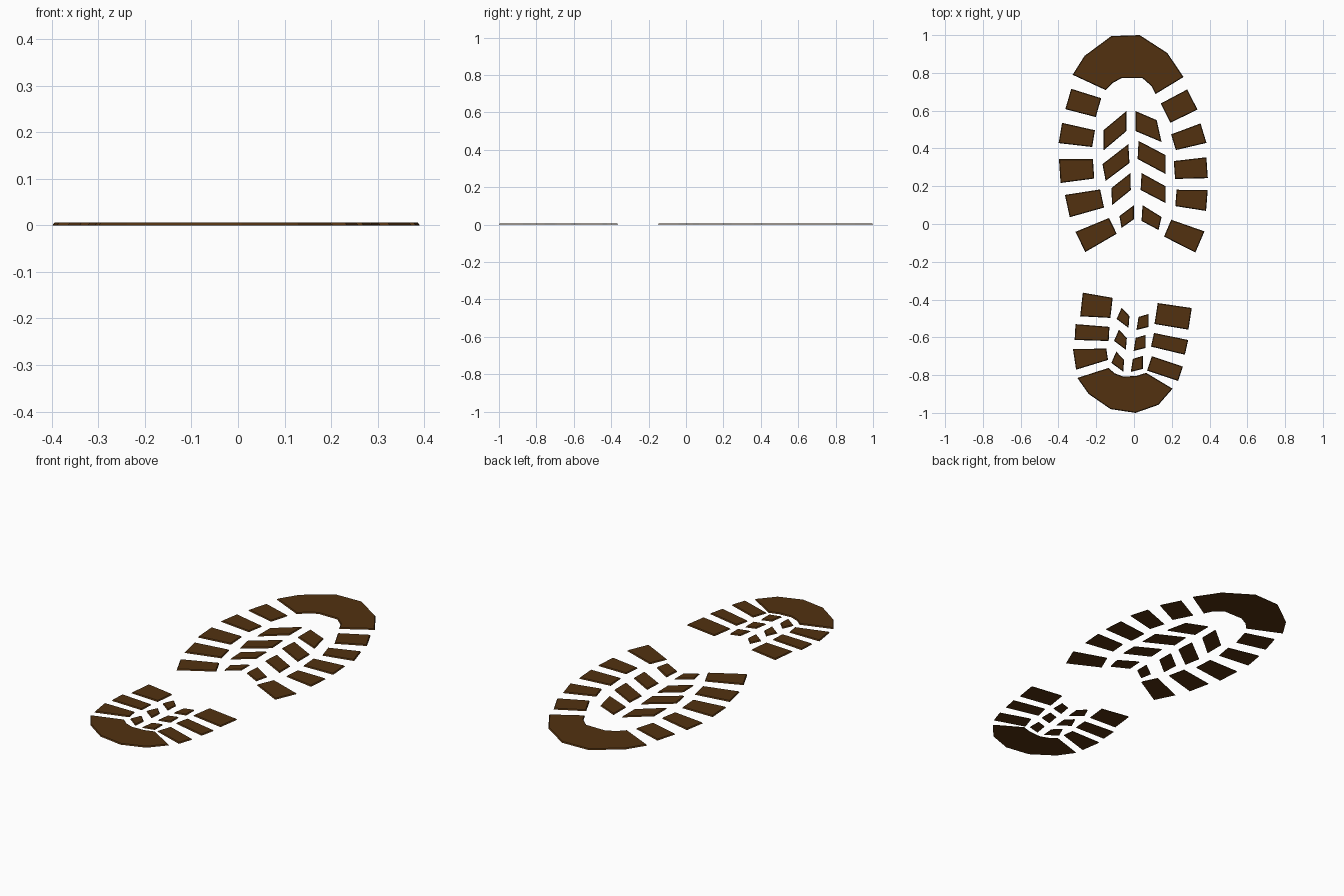
import bpy, bmesh
from mathutils import Vector

HEIGHT = 0.006   # thickness of the print
TAPER = 0.004    # how far the top is drawn in

mat = bpy.data.materials.new("mud_brown")
mat.diffuse_color = (0.085, 0.031, 0.005, 1)


def slab(name, outline):
    """Thin block from a flat outline, with slightly tapered sides."""
    bm = bmesh.new()
    top = bm.faces.new([bm.verts.new((x, y, 0)) for x, y in outline])
    top.normal_update()
    if top.normal.z < 0:
        top.normal_flip()
    bmesh.ops.inset_region(bm, faces=[top], use_boundary=True,
                           use_even_offset=True, thickness=TAPER)
    for v in top.verts:
        v.co.z = HEIGHT
    rim = [e for e in bm.edges if e.is_boundary]
    bmesh.ops.contextual_create(bm, geom=rim)
    bmesh.ops.recalc_face_normals(bm, faces=bm.faces[:])
    mesh = bpy.data.meshes.new(name)
    bm.to_mesh(mesh)
    bm.free()
    mesh.materials.append(mat)
    obj = bpy.data.objects.new(name, mesh)
    bpy.context.collection.objects.link(obj)
    return obj


def lug(name, x_in, y_in, x_out, y_out, w_in, w_out):
    """Edge block: a trapezoid between an inner and an outer midpoint."""
    a, b = Vector((x_in, y_in)), Vector((x_out, y_out))
    d = (b - a).normalized()
    n = Vector((-d.y, d.x)) / 2
    slab(name, [a + n * w_in, b + n * w_out, b - n * w_out, a - n * w_in])


# Toe and heel arcs
slab("toe_cap", [(-.325, .79), (-.262, .89), (-.12, .995), (.03, 1.0),
                 (.177, .905), (.262, .778), (.114, .688), (.093, .73),
                 (.045, .772), (-.066, .772), (-.114, .746), (-.15, .709)])
slab("heel_cap", [(-.3, -.815), (-.24, -.9), (-.124, -.98), (.008, -1.0),
                  (.13, -.957), (.204, -.872), (.064, -.788), (.013, -.804),
                  (-.056, -.808), (-.103, -.79), (-.135, -.762)])

# Blocks around the edge of the sole and the heel
edge_lugs = {
    "sole_left_lug": [(-.188, .616, -.348, .662, .104, .112),
                      (-.214, .452, -.390, .482, .090, .109),
                      (-.214, .292, -.393, .280, .103, .126),
                      (-.169, .135, -.353, .095, .098, .121),
                      (-.112, -.010, -.284, -.095, .093, .119)],
    "sole_right_lug": [(.167, .587, .309, .659, .114, .120),
                       (.209, .433, .368, .481, .087, .108),
                       (.214, .286, .387, .298, .095, .111),
                       (.222, .138, .386, .125, .087, .112),
                       (.178, -.022, .349, -.095, .097, .122)],
    "heel_left_lug": [(-.119, -.444, -.278, -.426, .107, .126),
                      (-.132, -.582, -.312, -.572, .075, .084),
                      (-.142, -.690, -.315, -.716, .060, .112)],
    "heel_right_lug": [(.117, -.474, .297, -.502, .112, .116),
                       (.098, -.613, .278, -.653, .074, .080),
                       (.082, -.738, .246, -.793, .080, .080)],
}
for name, rows in edge_lugs.items():
    for i, row in enumerate(rows, 1):
        lug(f"{name}_{i}", *row)

# Slanted bars down the middle of the sole
chevrons = {
    "sole_left_chevron": [
        [(-.161, .497), (-.040, .598), (-.040, .492), (-.161, .390)],
        [(-.167, .317), (-.030, .423), (-.024, .323), (-.150, .228)],
        [(-.120, .190), (-.019, .270), (-.017, .180), (-.116, .100)],
        [(-.077, .042), (.000, .100), (.000, .026), (-.066, -.021)]],
    "sole_right_chevron": [
        [(.008, .598), (.120, .550), (.146, .434), (.008, .492)],
        [(.024, .440), (.167, .365), (.167, .265), (.019, .344)],
        [(.040, .270), (.167, .200), (.167, .111), (.035, .180)],
        [(.045, .100), (.146, .037), (.130, -.032), (.040, .016)]],
}
for name, quads in chevrons.items():
    for i, quad in enumerate(quads, 1):
        slab(f"{name}_{i}", quad)

# Small repeated bars in the middle of the heel: outline and step
heel_bars = {
    "heel_left_bar": ([(-.066, -.444), (-.024, -.487), (-.029, -.550),
                       (-.092, -.503)], (-.014, -.116)),
    "heel_right_bar": ([(.024, -.492), (.077, -.476), (.077, -.545),
                        (.013, -.561)], (-.015, -.111)),
}
for name, (outline, (dx, dy)) in heel_bars.items():
    for i in range(3):
        slab(f"{name}_{i + 1}", [(x + dx * i, y + dy * i) for x, y in outline])
